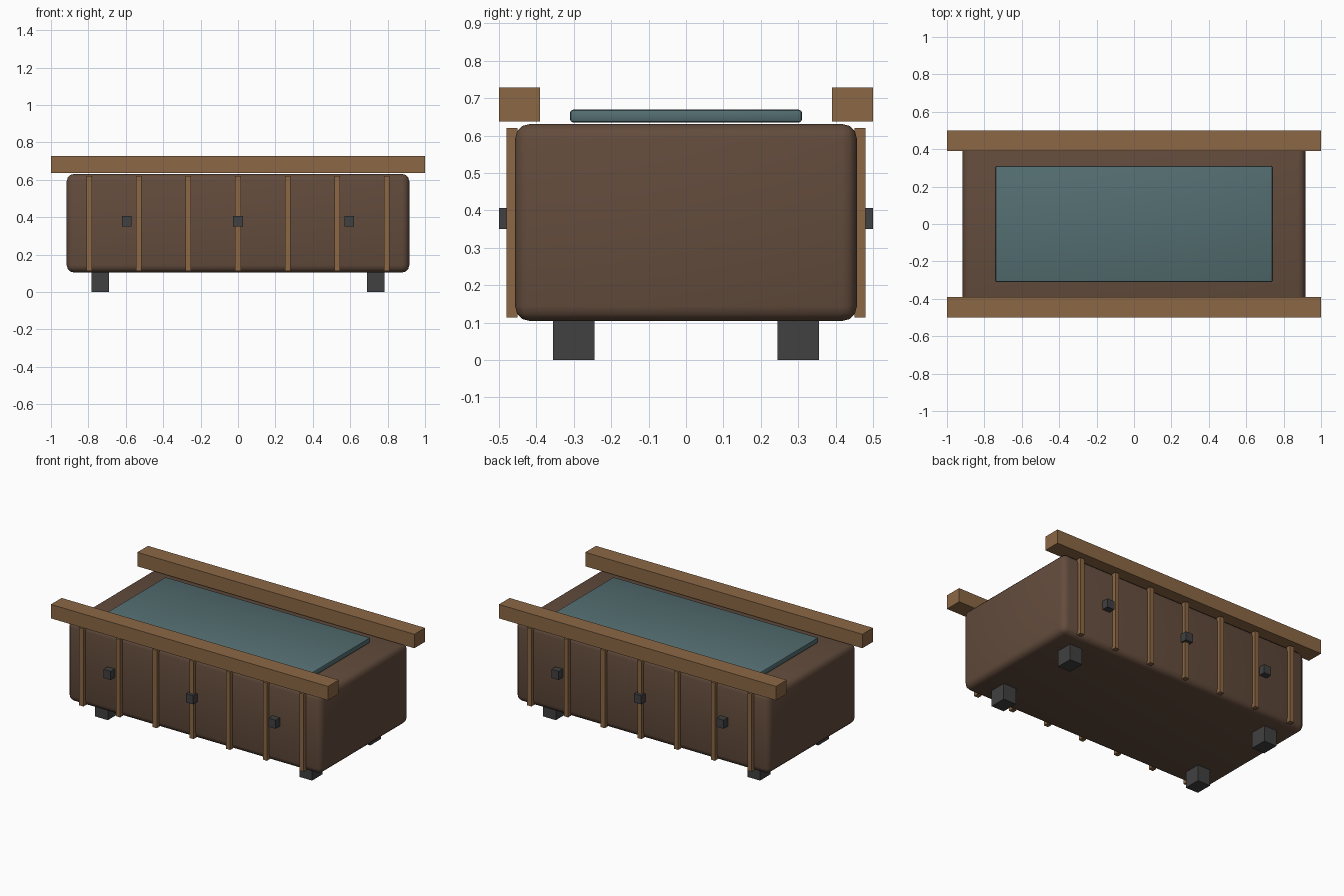
import bpy

if "Cube" in bpy.data.objects:
    bpy.data.objects.remove(bpy.data.objects["Cube"])


def material(name, rgb):
    m = bpy.data.materials.new(name)
    m.diffuse_color = (*rgb, 1.0)
    m.use_nodes = True
    m.node_tree.nodes["Principled BSDF"].inputs["Base Color"].default_value = m.diffuse_color
    return m


DARK_WOOD = material("dark_wood", (0.125, 0.072, 0.046))
LIGHT_WOOD = material("light_wood", (0.262, 0.138, 0.060))
TEAL = material("teal_panel", (0.088, 0.155, 0.165))
METAL = material("dark_metal", (0.052, 0.052, 0.053))


def box(name, lo, hi, mat, bevel=0.0, segments=3):
    """Box between two corners, with optional rounded edges."""
    bpy.ops.mesh.primitive_cube_add(
        size=1, location=[(a + b) / 2 for a, b in zip(lo, hi)])
    o = bpy.context.object
    o.name = name
    o.scale = [b - a for a, b in zip(lo, hi)]
    bpy.ops.object.transform_apply(location=False, rotation=False, scale=True)
    o.data.materials.append(mat)
    if bevel:
        mod = o.modifiers.new("rounding", "BEVEL")
        mod.width = bevel
        mod.segments = segments
        bpy.ops.object.modifier_apply(modifier=mod.name)
        bpy.ops.object.shade_smooth_by_angle(angle=0.7)
    return o


def side_box(name, side, x, width, y_in, y_out, z0, z1, mat):
    """Box on the front (side -1) or back (side 1), centred on x."""
    y0, y1 = sorted((side * y_in, side * y_out))
    box(name, (x - width / 2, y0, z0), (x + width / 2, y1, z1), mat)


# Main body and the panel on top
box("body", (-0.916, -0.457, 0.104), (0.916, 0.457, 0.631), DARK_WOOD, 0.04, 3)
box("top_panel", (-0.74, -0.31, 0.635), (0.74, 0.31, 0.669), TEAL, 0.008, 2)

for side, label in ((-1, "front"), (1, "back")):
    # Long rail above the side
    side_box(f"{label}_rail", side, 0, 2.0, 0.39, 0.5, 0.637, 0.728, LIGHT_WOOD)
    # Upright slats
    for i in range(7):
        side_box(f"{label}_slat_{i + 1}", side, (i - 3) * 0.265, 0.03,
                 0.45, 0.48, 0.113, 0.62, LIGHT_WOOD)
    # Metal studs
    for i in range(3):
        side_box(f"{label}_stud_{i + 1}", side, (i - 1) * 0.595, 0.053,
                 0.445, 0.5, 0.35, 0.406, METAL)
    # Feet
    for x, hand in ((-0.737, "left"), (0.737, "right")):
        side_box(f"{label}_{hand}_foot", side, x, 0.092,
                 0.245, 0.355, 0.0, 0.11, METAL)
